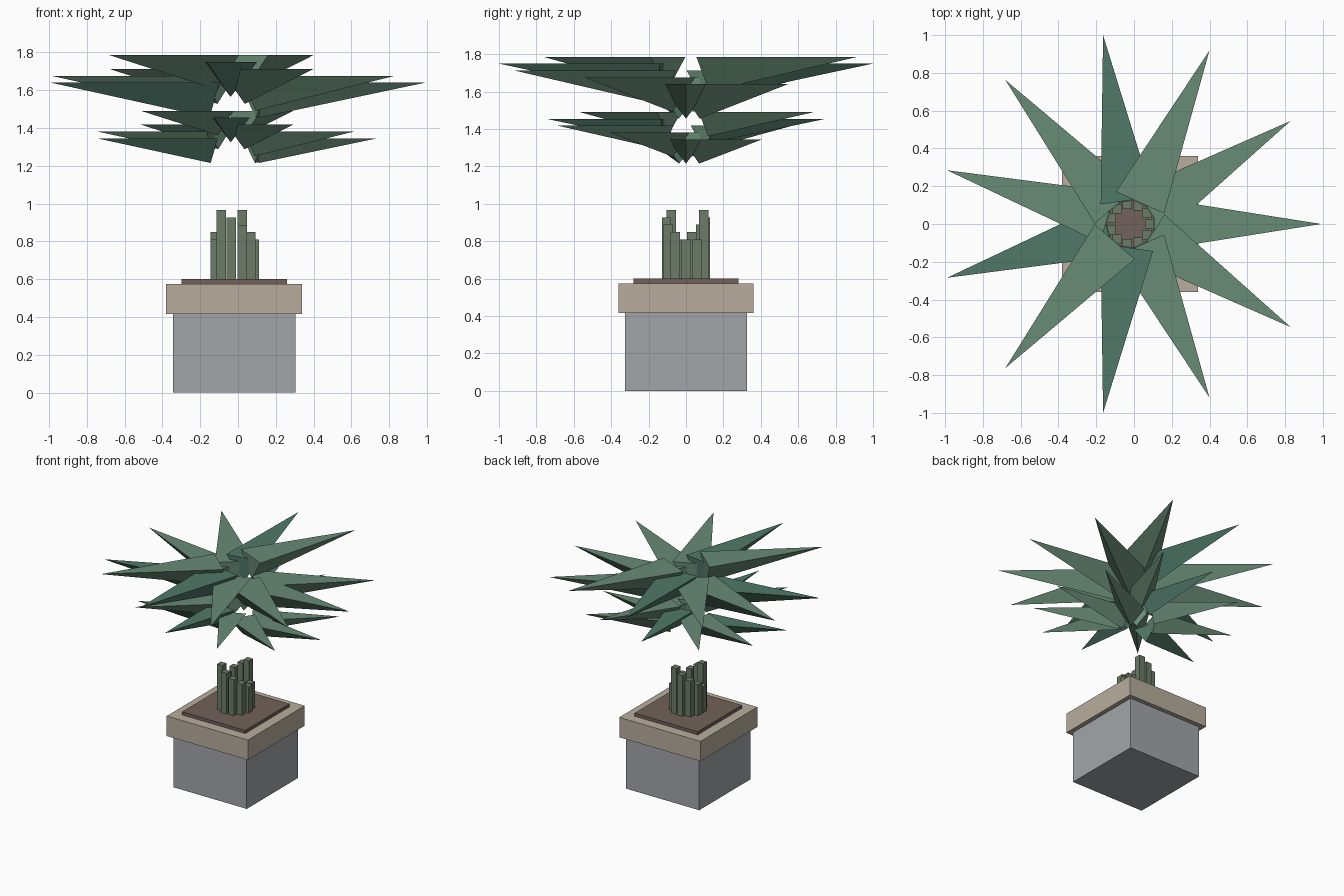
import bpy
from math import cos, sin, pi

if "Cube" in bpy.data.objects:
    bpy.data.objects.remove(bpy.data.objects["Cube"])

CX = -0.02      # trunk axis of the plant and planter
COUNT = 11      # stems and leaves per ring


def material(name, rgb):
    m = bpy.data.materials.new(name)
    m.diffuse_color = (*rgb, 1)
    m.use_nodes = True
    m.node_tree.nodes["Principled BSDF"].inputs["Base Color"].default_value = m.diffuse_color
    return m


stone = material("grey_stone", (0.36, 0.38, 0.40))
sand = material("sand_rim", (0.48, 0.42, 0.34))
earth = material("earth", (0.17, 0.12, 0.10))
bark = material("stem_green", (0.15, 0.20, 0.14))
leaf_light = material("leaf_light", (0.14, 0.26, 0.18))
leaf_dark = material("leaf_dark", (0.08, 0.19, 0.14))


def box(name, x, y, width, z0, z1, mat):
    bpy.ops.mesh.primitive_cube_add(size=1, location=(x, y, (z0 + z1) / 2))
    o = bpy.context.object
    o.name = name
    o.scale = (width, width, z1 - z0)
    o.data.materials.append(mat)


def leaf(name, angle, inner, outer, half_width, depth, z, mat):
    """Three-sided spike with a level top, pointing away from the axis."""
    local = [(outer, 0, 0), (inner - 0.01, half_width, 0),
             (inner - 0.01, -half_width, 0), (inner, 0, -depth)]
    mesh = bpy.data.meshes.new(name)
    mesh.from_pydata(local, [], [(0, 1, 2), (0, 3, 1), (0, 2, 3), (1, 3, 2)])
    mesh.materials.append(mat)
    o = bpy.data.objects.new(name, mesh)
    o.location = (CX, 0, z)
    o.rotation_euler.z = angle
    bpy.context.collection.objects.link(o)


# Planter
box("planter_body", CX, 0, 0.65, 0, 0.415, stone)
box("planter_rim", CX, 0, 0.72, 0.415, 0.575, sand)
box("soil", CX, 0, 0.56, 0.57, 0.60, earth)

# Ring of stems and two tiers of leaves, heights stepping in fives
for j in range(COUNT):
    a = -2 * pi * j / COUNT
    step = j % 5
    box(f"stem_{j}", CX + 0.105 * cos(a), 0.105 * sin(a), 0.05,
        0.60, 0.81 + 0.039 * step, bark)
    mat = leaf_dark if j in (3, 5, 8) else leaf_light
    leaf(f"upper_leaf_{j}", a, 0.135, 1.01, 0.14, 0.185, 1.64 + 0.0365 * step, mat)
    leaf(f"lower_leaf_{j}", a, 0.13, 0.755, 0.10, 0.13, 1.345 + 0.0365 * step, mat)
